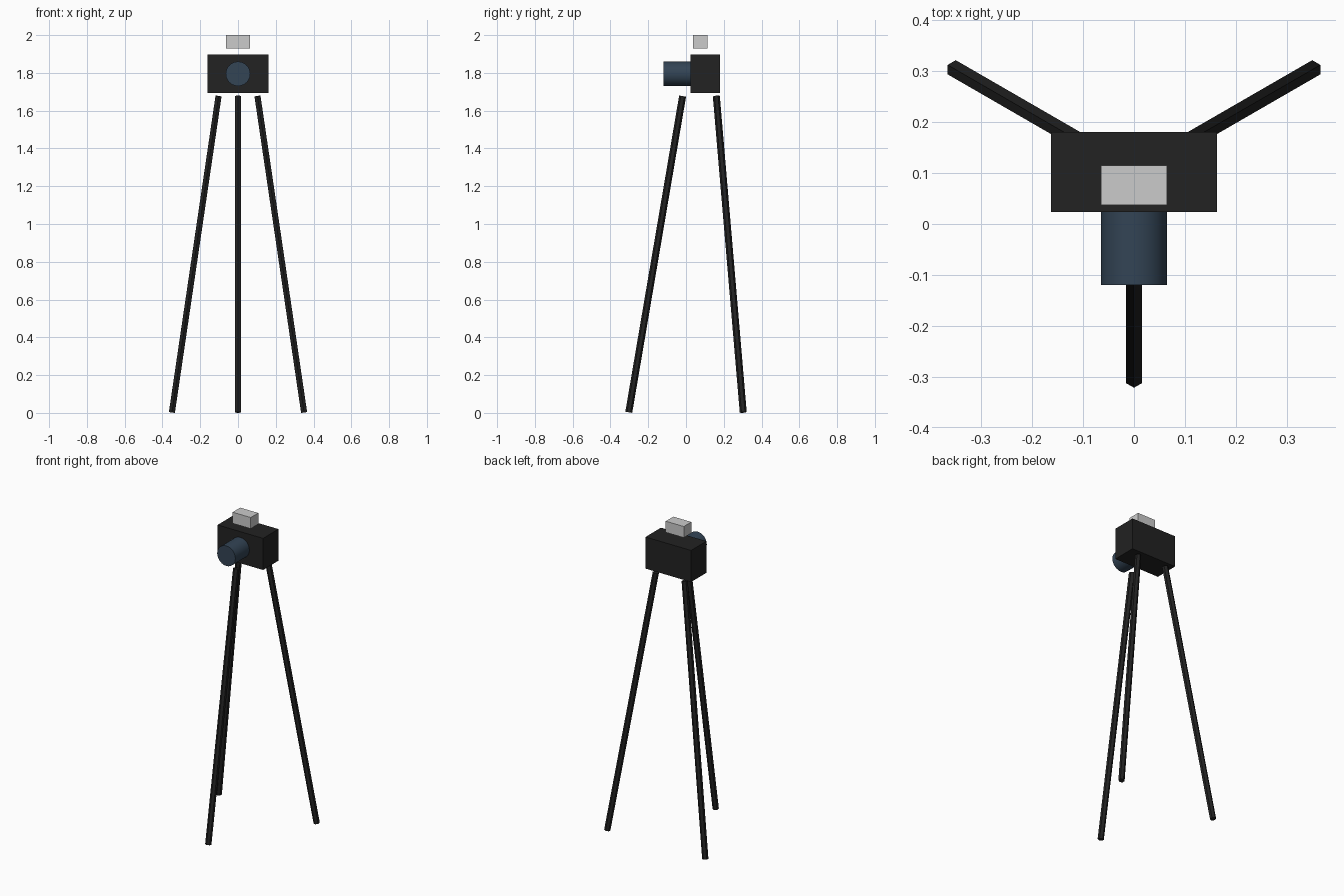
import bpy
from math import radians, atan2, hypot
from mathutils import Matrix, Vector

cube = bpy.data.objects.get("Cube")
if cube:
    bpy.data.objects.remove(cube, do_unlink=True)


def material(name, rgb):
    m = bpy.data.materials.new(name)
    m.use_nodes = True
    m.diffuse_color = (*rgb, 1)
    m.node_tree.nodes["Principled BSDF"].inputs["Base Color"].default_value = (*rgb, 1)
    return m


black = material("matte black", (0.016, 0.016, 0.016))
blue = material("slate blue", (0.033, 0.058, 0.091))
grey = material("light grey", (0.6, 0.6, 0.6))


def finish(name, mat, matrix):
    """Name and colour the active primitive, baking its placement into the mesh."""
    ob = bpy.context.object
    ob.name = ob.data.name = name
    ob.data.materials.append(mat)
    ob.data.transform(matrix)
    return ob


def box(name, mat, centre, size):
    bpy.ops.mesh.primitive_cube_add(size=1)
    return finish(name, mat, Matrix.Translation(centre) @ Matrix.Diagonal((*size, 1)))


def cylinder(name, mat, sides, radius, depth, matrix):
    bpy.ops.mesh.primitive_cylinder_add(vertices=sides, radius=radius, depth=depth)
    return finish(name, mat, matrix)


# Camera body and the flash floating above it
box("camera_body", black, (0, 0.102, 1.795), (0.325, 0.157, 0.204))
box("flash", grey, (0, 0.076, 1.964), (0.129, 0.077, 0.072))

# Lens barrel, pointing forwards
cylinder("lens", blue, 24, 0.065, 0.145,
         Matrix.Translation((0, -0.047, 1.795)) @ Matrix.Rotation(radians(90), 4, "X"))
bpy.ops.object.shade_smooth_by_angle(angle=radians(30))

# Three hexagonal tripod legs, splayed evenly around a centre under the body
hub = Matrix.Translation((0, 0.101, 0))
foot, top = Vector((0, -0.404, 0.003)), Vector((0, -0.119, 1.677))
span = top - foot
tilt = Matrix.Rotation(-atan2(span.y, span.z), 4, "X")
for i, name in enumerate(("front_leg", "left_rear_leg", "right_rear_leg")):
    turn = Matrix.Rotation(radians(120 * i), 4, "Z")
    cylinder(name, black, 6, 0.0185, hypot(span.y, span.z),
             hub @ turn @ Matrix.Translation((foot + top) / 2) @ tilt)
